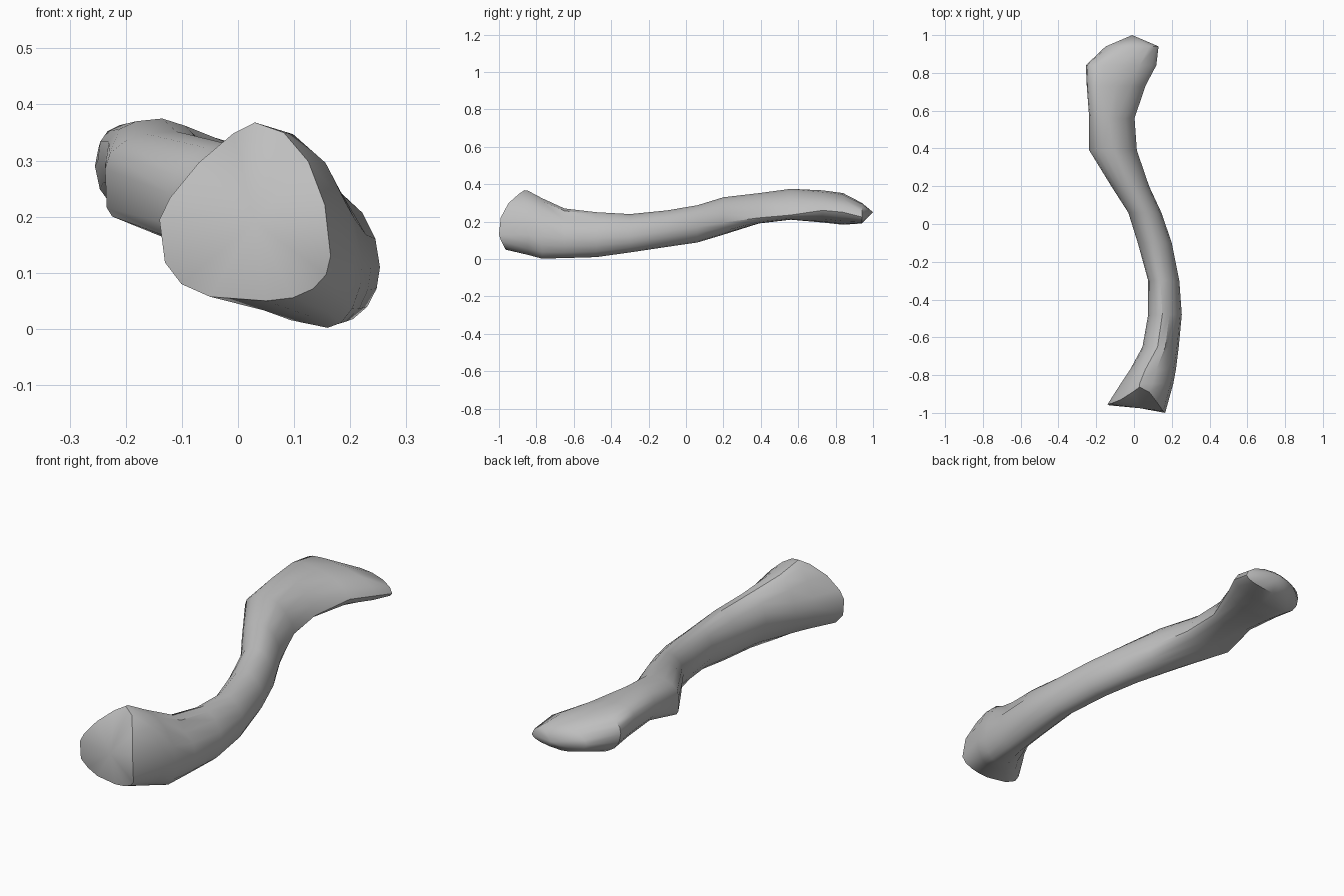
import bpy, bmesh, math

cube = bpy.data.objects.get("Cube")
if cube:
    bpy.data.objects.remove(cube, do_unlink=True)

# One plain grey for the whole bone
grey = bpy.data.materials.new("bone grey")
grey.use_nodes = True
colour = (0.52, 0.52, 0.52, 1)
grey.diffuse_color = colour
grey.node_tree.nodes["Principled BSDF"].inputs["Base Color"].default_value = colour

# Cross-sections along the shaft:
# y, left edge (x, z), right edge (x, z), crest (x, z), keel (x, z)
SECTIONS = [
    (0.94, -.15, .25, .13, .225, -.03, .30, -.02, .19),
    (0.84, -.255, .29, .118, .25, -.16, .352, -.14, .183),
    (0.73, -.25, .30, .06, .26, -.17, .367, -.13, .195),
    (0.56, -.237, .30, .003, .235, -.135, .375, -.12, .21),
    (0.39, -.237, .285, .015, .22, -.11, .352, -.12, .19),
    (0.20, -.12, .24, .08, .195, -.02, .33, -.01, .13),
    (0.06, -.03, .21, .145, .17, .05, .287, .07, .088),
    (-.10, .02, .18, .20, .15, .10, .26, .12, .065),
    (-.30, .075, .15, .24, .12, .14, .24, .17, .035),
    (-.48, .075, .14, .253, .11, .15, .25, .175, .01),
    (-.65, .045, .16, .237, .11, .125, .27, .165, .005),
    (-.77, -.02, .17, .222, .12, .06, .325, .16, .002),
    (-.845, -.07, .18, .208, .13, .03, .365, .13, .022),
]
END_RIM = (-1.0, -.14, .195, .165, .13, .03, .368, .05, .05)
SEGMENTS = 16

# Squareness of the quadrants: upper right, upper left, lower left, lower right
PLAIN = (1.9, 1.8, 1.8, 2.0)
SQUARENESS = {
    0.84: (1.8, 2.6, 2.0, 2.0),
    0.73: (1.7, 2.8, 2.0, 2.0),
    0.56: (1.6, 2.4, 2.3, 2.0),
    0.39: (1.6, 2.2, 6.0, 2.0),   # flange corner
    0.20: (1.8, 2.0, 2.8, 2.0),
    0.06: (1.9, 2.0, 2.2, 2.0),
    -.77: (1.9, 1.6, 1.9, 2.0),
    -.845: (2.0, 1.4, 2.2, 2.0),
    -1.0: (2.0, 1.3, 3.0, 2.2),
}


def outline(section):
    """Closed ring whose four quadrants join the edge, crest and keel points."""
    y, xl, zl, xr, zr, xt, zt, xb, zb = section
    ring = []
    for i in range(SEGMENTS):
        a = 2 * math.pi * i / SEGMENTS
        p = SQUARENESS.get(y, PLAIN)[4 * i // SEGMENTS]
        c, s = round(math.cos(a), 6), round(math.sin(a), 6)
        xm, zm = (xt, zt) if s >= 0 else (xb, zb)
        xe, ze = (xr, zr) if c >= 0 else (xl, zl)
        c, s = abs(c) ** (2 / p), abs(s) ** (2 / p)
        ring.append((xm + (xe - xm) * c, y, ze + (zm - ze) * s))
    return ring


def bend_rim(point):
    """Lean the joint face back towards its top, bottom and left side."""
    x, y, z = point
    y += 0.14 * (max(0, z - .12) / .25) ** 3
    y += 0.5 * max(0, .12 - z) + 0.3 * max(0, -x)
    return x, y, z


rings = [outline(s) for s in SECTIONS]
rings.append([bend_rim(p) for p in outline(END_RIM)])

# Shaft skin, with a fan closing each end
bm = bmesh.new()
loops = [[bm.verts.new(p) for p in ring] for ring in rings]
for a, b in zip(loops, loops[1:]):
    for i in range(SEGMENTS):
        j = (i + 1) % SEGMENTS
        bm.faces.new((a[i], a[j], b[j], b[i]))
for loop, tip in ((loops[0], (-.01, 1.0, .25)), (loops[-1], (.03, -.975, .19))):
    centre = bm.verts.new(tip)
    for i in range(SEGMENTS):
        bm.faces.new((loop[i], loop[(i + 1) % SEGMENTS], centre))

# Shallow pit on the upper outer side near the joint
loops[10][2].co.x -= 0.02
loops[10][2].co.z -= 0.015

bmesh.ops.recalc_face_normals(bm, faces=bm.faces)
mesh = bpy.data.meshes.new("collar_bone")
bm.to_mesh(mesh)
bm.free()
mesh.materials.append(grey)

bone = bpy.data.objects.new("collar_bone", mesh)
bpy.context.collection.objects.link(bone)
bpy.ops.object.select_all(action='DESELECT')
bone.select_set(True)
bpy.context.view_layer.objects.active = bone
bpy.ops.object.shade_smooth_by_angle(angle=math.radians(35))
